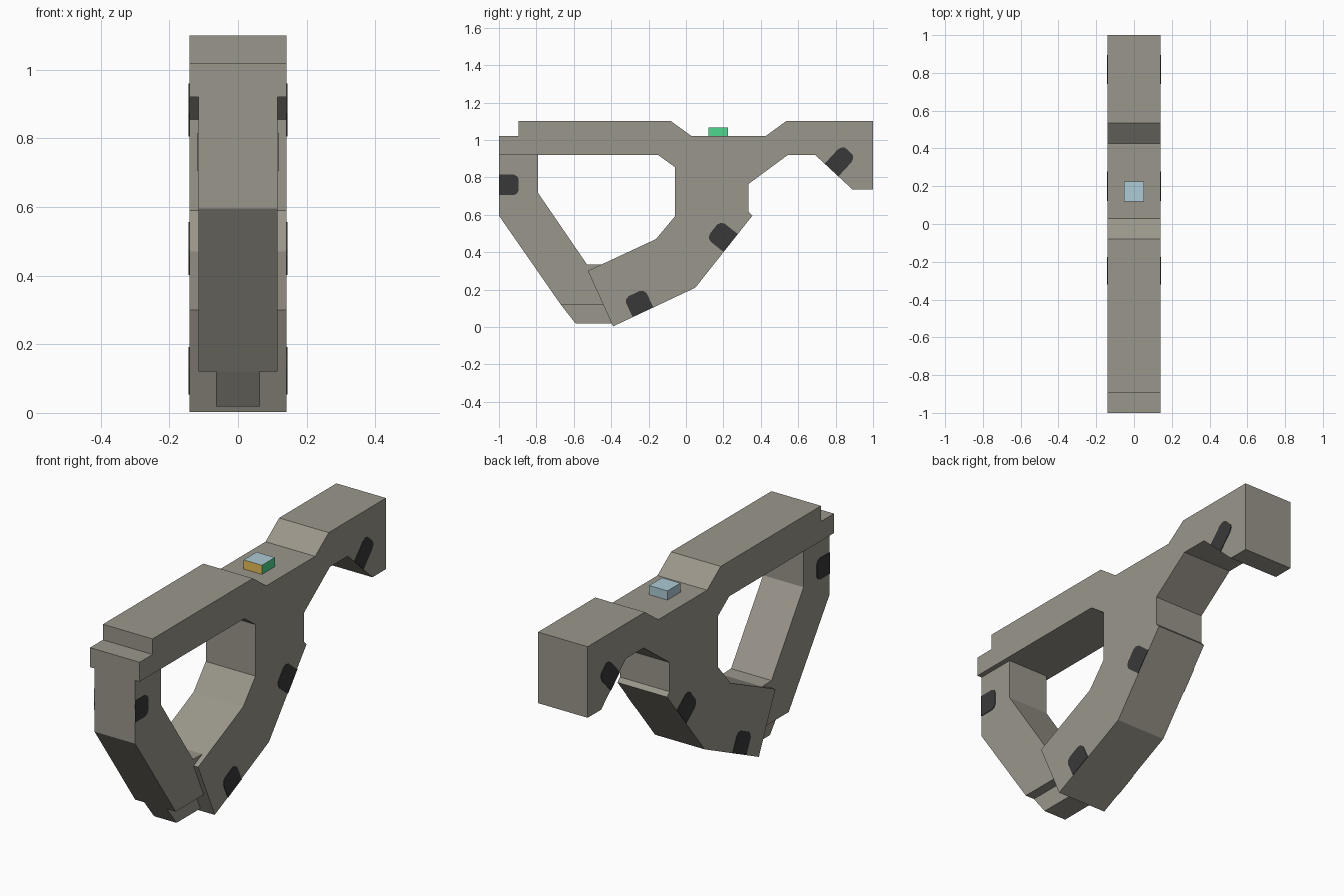
import bpy, bmesh
from mathutils import Vector

if "Cube" in bpy.data.objects:
    bpy.data.objects.remove(bpy.data.objects["Cube"])


def mat(name, r, g, b):
    lin = lambda c: ((c / 255 + 0.055) / 1.055) ** 2.4 if c > 10 else c / 3294.6
    m = bpy.data.materials.new(name)
    m.diffuse_color = (lin(r), lin(g), lin(b), 1)
    m.use_nodes = True
    m.node_tree.nodes["Principled BSDF"].inputs["Base Color"].default_value = m.diffuse_color
    return m


STONE = mat("warm_grey", 154, 150, 139)
DARK = mat("charcoal", 57, 57, 57)
BLUE = mat("pale_blue", 174, 203, 214)
GREEN = mat("green", 78, 215, 143)
YELLOW = mat("yellow", 232, 192, 88)


def extrude(name, profile, x0, x1, mats):
    """Extrude a (y, z) outline from x0 to x1."""
    bm = bmesh.new()
    face = bm.faces.new([bm.verts.new((x0, y, z)) for y, z in profile])
    new = bmesh.ops.extrude_face_region(bm, geom=[face])["geom"]
    bmesh.ops.translate(bm, vec=(x1 - x0, 0, 0),
                        verts=[v for v in new if isinstance(v, bmesh.types.BMVert)])
    bmesh.ops.recalc_face_normals(bm, faces=bm.faces[:])
    me = bpy.data.meshes.new(name)
    bm.to_mesh(me)
    bm.free()
    for m in mats:
        me.materials.append(m)
    ob = bpy.data.objects.new(name, me)
    bpy.context.collection.objects.link(ob)
    return ob


# Main frame: top rail, tail block and rear lower arm
frame = [(-0.895, 1.10), (-0.08, 1.10), (0.03, 1.02), (0.425, 1.02), (0.535, 1.10),
         (1, 1.10), (1, 0.735), (0.89, 0.735), (0.69, 0.92), (0.545, 0.92),
         (0.335, 0.765), (0.335, 0.615), (0.355, 0.595), (0.05, 0.21), (-0.39, 0.003),
         (-0.525, 0.30), (-0.16, 0.47), (-0.06, 0.59), (-0.06, 0.855), (-0.15, 0.92),
         (-1, 0.92), (-1, 1.02), (-0.895, 1.02)]
extrude("main_frame", frame, -0.141, 0.141, [STONE])

# Narrower front strut and its small foot
strut = [(-1, 0.925), (-0.79, 0.925), (-0.79, 0.715), (-0.53, 0.335), (-0.44, 0.333),
         (-0.40, 0.12), (-0.67, 0.12), (-1, 0.595)]
extrude("front_strut", strut, -0.115, 0.115, [STONE])
foot = [(-0.67, 0.125), (-0.67, 0.12), (-0.59, 0.018), (-0.392, 0.018), (-0.41, 0.125)]
extrude("strut_foot", foot, -0.064, 0.064, [STONE])

# Dark plates on both sides: edge centre, inward direction, width, depth, side x
plates = [((-1, 0.76), (1, 0), 0.11, 0.105, 0.115),
          ((-0.23, 0.079), (-0.426, 0.905), 0.122, 0.11, 0.141),
          ((0.239, 0.449), (-0.784, 0.621), 0.122, 0.118, 0.141),
          ((0.778, 0.839), (0.679, 0.734), 0.10, 0.137, 0.141)]
outline = [(-0.5, 0), (0.5, 0), (0.5, 0.75), (0.42, 0.92), (0.27, 1),
           (-0.27, 1), (-0.42, 0.92), (-0.5, 0.75)]
for i, (c, n, w, d, x) in enumerate(plates):
    c, n = Vector(c), Vector(n).normalized()
    t = Vector((-n.y, n.x))
    pts = [tuple(c + t * (u * w) + n * (v * d)) for u, v in outline]
    for side, s in (("right", 1), ("left", -1)):
        extrude(f"side_plate_{side}_{i + 1}", pts, s * (x - 0.002), s * (x + 0.003), [DARK])

# Small coloured block on the rail, coloured by face direction
block = extrude("top_block", [(0.12, 1.015), (0.225, 1.015), (0.225, 1.067), (0.12, 1.067)],
                -0.052, 0.052, [BLUE, GREEN, YELLOW])
for p in block.data.polygons:
    p.material_index = 1 if p.normal.x > 0.9 else 2 if p.normal.y < -0.9 else 0
